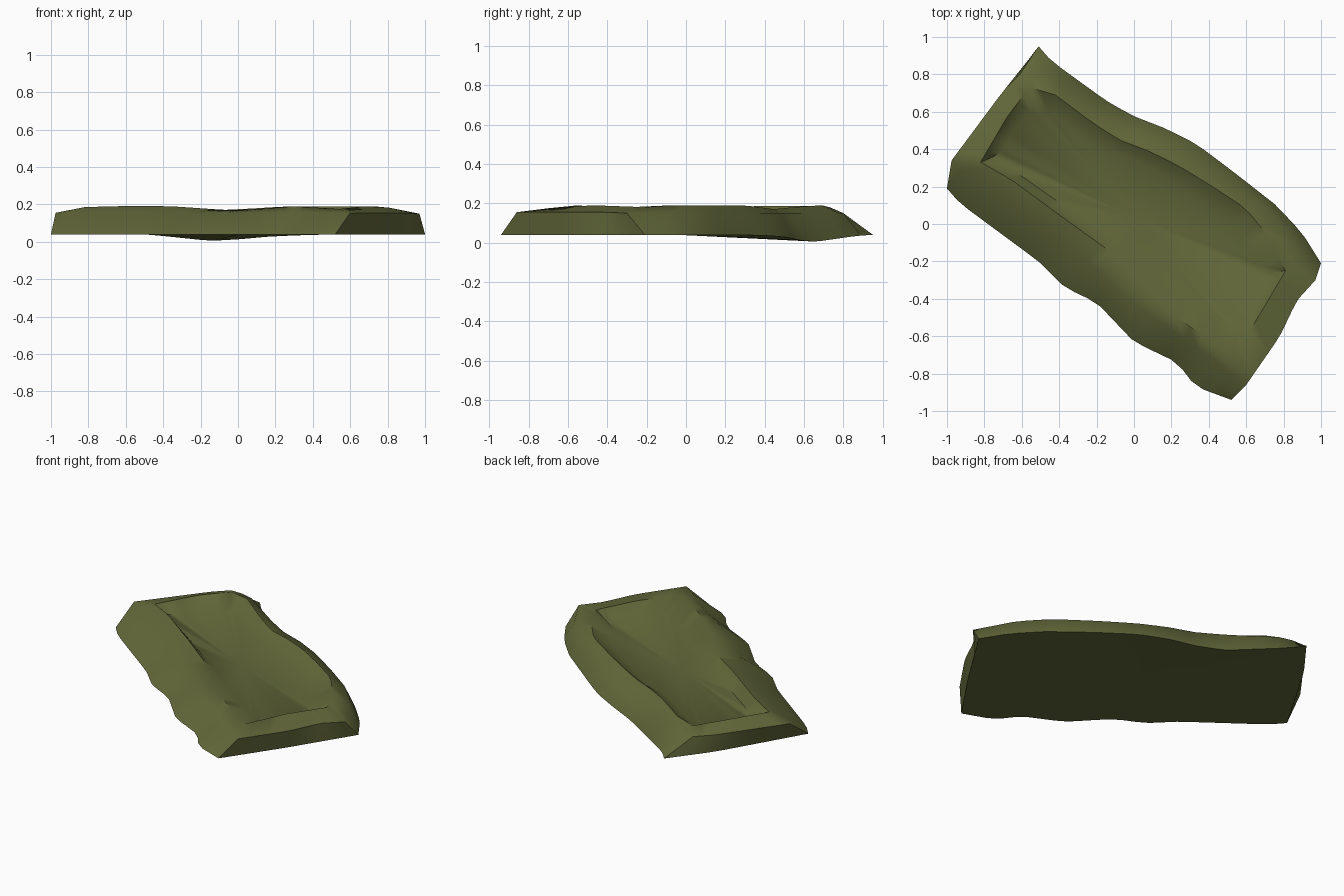
import bpy, bmesh
from mathutils import Vector

if "Cube" in bpy.data.objects:
    bpy.data.objects.remove(bpy.data.objects["Cube"])

LONG, SHORT = 24, 10   # segments on long and short sides


def resample(pts, n):
    """n points spaced evenly along a polyline, last point left out."""
    pts = [Vector(p) for p in pts]
    lens = [(b - a).length for a, b in zip(pts, pts[1:])]
    out = []
    for i in range(n):
        d, k = sum(lens) * i / n, 0
        while k < len(lens) - 1 and d > lens[k]:
            d -= lens[k]
            k += 1
        out.append(pts[k].lerp(pts[k + 1], d / lens[k]))
    return out


def ring(bm, front, right, back, left):
    """Closed loop from four sides; each side starts on its own corner."""
    sides = [front, right, back, left]
    loop = []
    for i, (s, n) in enumerate(zip(sides, (LONG, SHORT, LONG, SHORT))):
        loop += resample(s + [sides[(i + 1) % 4][0]], n)
    return [bm.verts.new(p) for p in loop]


def flat(z, *xy):
    return [(x, y, z) for x, y in xy]


bm = bmesh.new()

# Ragged foot of the bank, sagging under the back edge
foot = ring(bm,
    flat(.04, (-1, .19), (-.93, .11), (-.51, -.20), (-.37, -.34), (-.20, -.42),
         (0, -.63), (.23, -.74), (.33, -.87)),
    flat(.04, (.52, -.94), (.76, -.59)),
    [(1, -.21, .04), (.90, -.05, .04), (.76, .10, .04), (.53, .28, .04), (.33, .43, .035),
     (.17, .51, .028), (-.01, .58, .012), (-.15, .66, .005), (-.44, .87, .035)],
    flat(.04, (-.51, .95), (-.70, .70)))

# Outer shoulder
shoulder = ring(bm,
    flat(.155, (-.975, .34), (-.80, .20), (-.48, -.03), (-.2, -.24), (.03, -.45), (.42, -.72)),
    flat(.155, (.60, -.86), (.78, -.60), (.87, -.41)),
    flat(.15, (.97, -.30), (.84, -.06), (.70, .09), (.49, .24), (.29, .37), (.13, .45),
         (-.04, .51), (-.19, .60), (-.48, .80)),
    flat(.15, (-.61, .80), (-.70, .71)))

# Rounded crest
crest = ring(bm,
    [(-.82, .33, .185), (-.66, .24, .19), (-.36, .02, .19), (-.04, -.21, .168),
     (.11, -.40, .175), (.30, -.55, .19)],
    [(.54, -.70, .175), (.68, -.47, .19)],
    [(.81, -.25, .182), (.72, -.07, .19), (.60, .08, .188), (.42, .20, .19), (.24, .31, .188),
     (.08, .39, .178), (-.08, .45, .17), (-.22, .54, .18), (-.42, .69, .19)],
    [(-.56, .73, .18), (-.68, .57, .188)])

# Foot of the inner wall
inner = ring(bm,
    flat(.125, (-.75, .36), (-.45, .15), (-.1, -.09), (.35, -.43)),
    flat(.125, (.51, -.54), (.62, -.44)),
    flat(.12, (.74, -.26), (.61, -.17), (.51, .01), (.33, .13), (.17, .25), (.02, .33),
         (-.12, .38), (-.24, .45)),
    flat(.12, (-.47, .61), (-.55, .59), (-.66, .49), (-.68, .41)))

# Skin between the loops
for a, b in zip((foot, shoulder, crest), (shoulder, crest, inner)):
    n = len(a)
    for i in range(n):
        j = (i + 1) % n
        bm.faces.new((a[i], a[j], b[j], b[i]))

# Floor of the bed and underside
for loop, centre in ((inner, (0, .04, .12)), (foot[::-1], (0, 0, .038))):
    c = bm.verts.new(centre)
    for i in range(len(loop)):
        bm.faces.new((loop[i], loop[(i + 1) % len(loop)], c))
bmesh.ops.recalc_face_normals(bm, faces=bm.faces[:])

mesh = bpy.data.meshes.new("raised_bank")
bm.to_mesh(mesh)
bm.free()
obj = bpy.data.objects.new("raised_bank", mesh)
bpy.context.collection.objects.link(obj)

mat = bpy.data.materials.new("olive green")
mat.diffuse_color = (.122, .138, .042, 1)
mat.use_nodes = True
mat.node_tree.nodes["Principled BSDF"].inputs["Base Color"].default_value = mat.diffuse_color
mesh.materials.append(mat)

bpy.context.view_layer.objects.active = obj
obj.select_set(True)
bpy.ops.object.shade_smooth_by_angle(angle=0.85)
